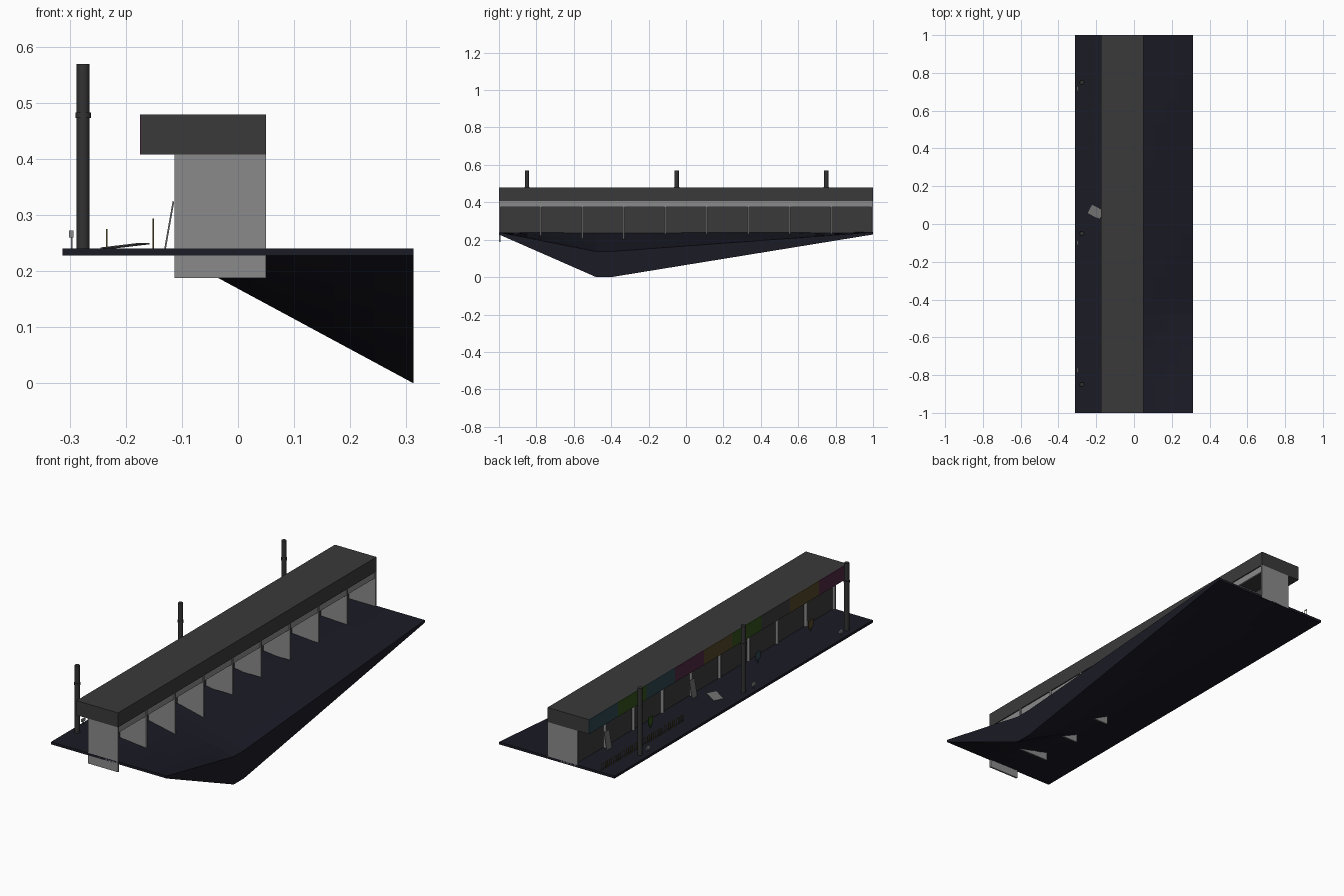
import bpy, bmesh, math
from mathutils import Matrix, Vector

if "Cube" in bpy.data.objects:
    bpy.data.objects.remove(bpy.data.objects["Cube"])


def material(name, rgb):
    m = bpy.data.materials.new(name)
    m.use_nodes = True
    m.diffuse_color = (*rgb, 1)
    bsdf = next(n for n in m.node_tree.nodes if n.type == 'BSDF_PRINCIPLED')
    bsdf.inputs["Base Color"].default_value = (*rgb, 1)
    return m


ASPHALT = material("navy asphalt", (.0105, .0105, .019))
DARK = material("dark concrete", (.042, .042, .042))
METAL = material("dark metal", (.032, .033, .032))
GREY = material("grey concrete", (.255, .255, .255))
WORN = material("worn grey", (.16, .16, .16))
BLUE = material("sign blue", (.027, .06, .08))
GREEN = material("sign green", (.03, .08, .01))
MAGENTA = material("sign magenta", (.08, .02, .055))
OLIVE = material("sign olive", (.078, .06, .018))
YELLOW = material("faded yellow", (.13, .105, .03))


def finish(name, bm, mat):
    bmesh.ops.recalc_face_normals(bm, faces=bm.faces)
    mesh = bpy.data.meshes.new(name)
    bm.to_mesh(mesh)
    bm.free()
    mesh.materials.append(mat)
    ob = bpy.data.objects.new(name, mesh)
    bpy.context.collection.objects.link(ob)
    return ob


def box(name, mat, x, y, z, turn=None):
    """Box from (min, max) ranges, optionally turned about its own centre."""
    bm = bmesh.new()
    bmesh.ops.create_cube(bm, size=1)
    size = Matrix.Diagonal((x[1] - x[0], y[1] - y[0], z[1] - z[0], 1))
    centre = Matrix.Translation(Vector((sum(x), sum(y), sum(z))) / 2)
    bm.transform(centre @ (turn or Matrix()) @ size)
    return finish(name, bm, mat)


def cylinder(name, mat, x, y, z, radius):
    bm = bmesh.new()
    bmesh.ops.create_cone(bm, cap_ends=True, segments=16, radius1=radius, radius2=radius,
                          depth=z[1] - z[0], matrix=Matrix.Translation((x, y, sum(z) / 2)))
    for f in bm.faces:
        f.smooth = len(f.verts) == 4
    ob = finish(name, bm, mat)
    for e in ob.data.edges:
        a, b = (ob.data.vertices[i].co.z for i in e.vertices)
        e.use_edge_sharp = abs(a - b) < .001
    return ob


# Ground slab: its +x side sinks towards a low point on the edge
FOLD, EDGE = -.11, .313
XS = [-EDGE] + [FOLD + (EDGE - FOLD) * i / 6 for i in range(7)]
YS = [-1 + .52 * j / 6 for j in range(7)] + [-.4 + 1.4 * j / 12 for j in range(13)]


def sink(x, y):
    across = max(0, (x - FOLD) / (EDGE - FOLD))
    along = min(1, (y + 1) / .52, (1 - y) / 1.4)
    return across * along


bm = bmesh.new()


def layer(base, depth):
    grid = [[bm.verts.new((x, y, base - depth * sink(x, y))) for y in YS] for x in XS]
    for left, right in zip(grid, grid[1:]):
        for j in range(len(YS) - 1):
            bm.faces.new((left[j], right[j], right[j + 1], left[j + 1]))
    return grid


def rim(g):
    return ([r[0] for r in g] + g[-1][1:] + [r[-1] for r in g[-2::-1]] + g[0][-2:0:-1])


upper, lower = rim(layer(.24, .103)), rim(layer(.228, .228))
for k in range(len(upper)):
    n = (k + 1) % len(upper)
    bm.faces.new((upper[k], upper[n], lower[n], lower[k]))
finish("ground", bm, ASPHALT)

# Row of nine shops: roof, fascia signs, front walls and dividing walls
PITCH = 2 / 9
signs = [MAGENTA, OLIVE, DARK, GREEN, OLIVE, MAGENTA, BLUE, GREEN, BLUE]
box("roof", DARK, (-.173, .05), (-1, 1), (.408, .479))
for i, colour in enumerate(signs):
    span = (-1 + i * PITCH, -1 + (i + 1) * PITCH)
    box(f"fascia_sign_{i}", colour, (-.175, -.172), span, (.408, .479))
box("shop_front_wall", DARK, (-.099, -.093), (-.995, .995), (.232, .408))
box("rear_beam", GREY, (.036, .045), (-.995, .995), (.376, .408))
for i in range(10):
    y = min(max(-1 + i * PITCH, -.996), .996)
    box(f"dividing_wall_{i}", GREY, (-.113, .05), (y - .004, y + .004),
        (.188 if i < 4 else .23, .408))

# Lamp columns with collars, and a small meter beside each
for y, my in ((-.85, -.775), (-.05, -.1), (.75, .715)):
    cylinder(f"column_{y}", METAL, -.276, y, (.235, .569), .0115)
    cylinder(f"column_collar_{y}", METAL, -.276, y, (.473, .483), .014)
    box(f"meter_post_{y}", GREY, (-.298, -.295), (my - .002, my + .002), (.238, .262))
    box(f"meter_head_{y}", GREY, (-.301, -.293), (my - .012, my + .012), (.26, .272))

# Row of cycle hoops
for i in range(20):
    y = .365 + i * .0325
    for s in (-1, 1):
        box(f"hoop_leg_{i}_{s}", YELLOW, (-.2355, -.2325),
            (y + s * .008 - .0012, y + s * .008 + .0012), (.239, .272))
    box(f"hoop_bar_{i}", YELLOW, (-.2355, -.2325), (y - .0092, y + .0092), (.272, .275))

# Boards leaning on the shop fronts
lean = Matrix.Rotation(math.radians(10), 4, 'Y')
for i, y in enumerate((.78, .12)):
    box(f"leaning_board_{i}", WORN, (-.124, -.121), (y - .02, y + .02), (.239, .325), lean)

# Fallen panel on the pavement
tilt = Matrix.Rotation(math.radians(-28), 4, 'Z') @ Matrix.Rotation(math.radians(-6), 4, 'Y')
box("fallen_panel", WORN, (-.238, -.165), (.038, .088), (.244, .246), tilt)

# Small pavement signs on stems
for name, mat, y in (("green", GREEN, .49), ("blue", BLUE, -.34), ("olive", OLIVE, -.75)):
    box(f"{name}_sign_stem", mat, (-.152, -.15), (y - .006, y + .006), (.238, .256))
    box(f"{name}_sign_panel", mat, (-.152, -.15), (y - .018, y + .018), (.256, .294))
